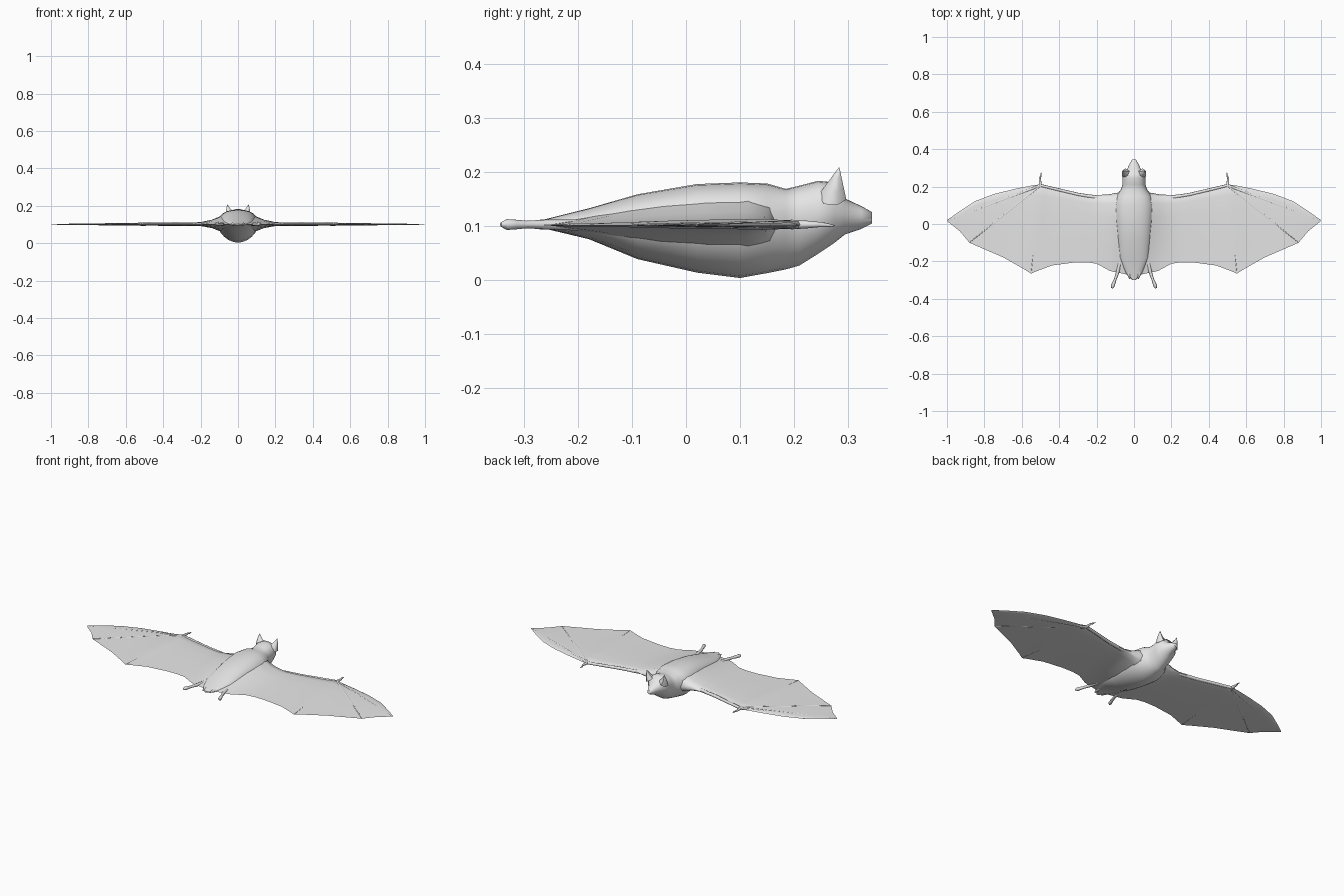
import bpy
import bmesh
import math
from mathutils import Vector

grey = bpy.data.materials.new("soft grey")
grey.diffuse_color = (0.8, 0.8, 0.8, 1)


def finish(name, bm, mirror=False, angle=60):
    bmesh.ops.remove_doubles(bm, verts=bm.verts, dist=0.00005)
    bmesh.ops.recalc_face_normals(bm, faces=bm.faces)
    mesh = bpy.data.meshes.new(name)
    bm.to_mesh(mesh)
    bm.free()
    mesh.materials.append(grey)
    ob = bpy.data.objects.new(name, mesh)
    bpy.context.collection.objects.link(ob)
    bpy.ops.object.select_all(action='DESELECT')
    ob.select_set(True)
    bpy.context.view_layer.objects.active = ob
    bpy.ops.object.shade_smooth_by_angle(angle=math.radians(angle))
    if mirror:
        mod = ob.modifiers.new("Mirror", 'MIRROR')
        mod.merge_threshold = 0.0005
    return ob


def loft(bm, rings, cap=True):
    """Skin a list of closed rings of points."""
    rows = [[bm.verts.new(p) for p in r] for r in rings]
    n = len(rows[0])
    for a, b in zip(rows, rows[1:]):
        for i in range(n):
            j = (i + 1) % n
            bm.faces.new((a[i], a[j], b[j], b[i]))
    if cap:
        bm.faces.new(rows[0])
        bm.faces.new(rows[-1])


def tube(name, path, sides=8):
    """Tapered mirrored limb; path holds (x, y, z, radius)."""
    pts = [Vector(p[:3]) for p in path]
    rings = []
    for i, p in enumerate(pts):
        d = pts[min(i + 1, len(pts) - 1)] - pts[max(i - 1, 0)]
        side = d.cross(Vector((0, 0, 1))).normalized()
        up = side.cross(d).normalized()
        rings.append([p + path[i][3] * (side * math.cos(a) + up * math.sin(a))
                      for a in (k * math.tau / sides for k in range(sides))])
    bm = bmesh.new()
    loft(bm, rings)
    return finish(name, bm, True)


# Body and head: stations of y, half width, bottom, widest height, top
stations = [
    (-0.30, 0.008, 0.096, 0.100, 0.104), (-0.26, 0.045, 0.094, 0.101, 0.112),
    (-0.18, 0.080, 0.075, 0.101, 0.132), (-0.09, 0.092, 0.038, 0.101, 0.158),
    (0.02, 0.104, 0.013, 0.101, 0.177), (0.10, 0.108, 0.003, 0.102, 0.180),
    (0.15, 0.095, 0.012, 0.102, 0.178), (0.185, 0.070, 0.019, 0.104, 0.168),
    (0.21, 0.061, 0.026, 0.110, 0.174), (0.245, 0.062, 0.048, 0.120, 0.183),
    (0.275, 0.056, 0.068, 0.125, 0.180), (0.295, 0.036, 0.084, 0.120, 0.150),
    (0.325, 0.022, 0.094, 0.116, 0.136), (0.345, 0.010, 0.104, 0.114, 0.125)]


def body_ring(y, w, low, mid, high):
    ring = []
    for k in range(24):
        c, s = math.cos(k * math.tau / 24), math.sin(k * math.tau / 24)
        h, e = (high - mid, 0.85) if s > 0 else (mid - low, 1.1)
        ring.append((w * math.copysign(abs(c) ** e, c), y,
                     mid + h * math.copysign(abs(s) ** e, s)))
    return ring


bm = bmesh.new()
loft(bm, [body_ring(*s) for s in stations])
finish("body", bm)

# Wings: leading x, y, trailing x, y, rise above and drop below the middle
spans = [
    (0.00, 0.175, 0.00, -0.280, 0.060, 0.060),
    (0.06, 0.172, 0.06, -0.265, 0.055, 0.050),
    (0.10, 0.165, 0.09, -0.260, 0.042, 0.036),
    (0.14, 0.158, 0.13, -0.250, 0.025, 0.020),
    (0.20, 0.155, 0.20, -0.212, 0.012, 0.009),
    (0.25, 0.158, 0.25, -0.205, 0.010, 0.008),
    (0.32, 0.170, 0.32, -0.206, 0.009, 0.007),
    (0.42, 0.190, 0.44, -0.222, 0.008, 0.007),
    (0.48, 0.206, 0.52, -0.252, 0.009, 0.007),
    (0.50, 0.212, 0.55, -0.265, 0.011, 0.008),
    (0.54, 0.207, 0.59, -0.240, 0.007, 0.006),
    (0.64, 0.187, 0.70, -0.178, 0.006, 0.005),
    (0.75, 0.160, 0.80, -0.135, 0.005, 0.004),
    (0.85, 0.122, 0.88, -0.100, 0.004, 0.004),
    (0.93, 0.070, 0.93, -0.040, 0.003, 0.003),
    (0.998, 0.022, 0.998, 0.015, 0.001, 0.001)]
chord = [(0, 0), (0.03, 0.7), (0.12, 1), (0.3, 0.95), (0.5, 0.75),
         (0.7, 0.45), (0.87, 0.18), (1, 0)]


def wing_ring(x0, y0, x1, y1, rise, drop):
    def point(t, h):
        return (x0 + (x1 - x0) * t, y0 + (y1 - y0) * t, 0.101 + h)
    upper = [point(t, f * rise) for t, f in chord]
    lower = [point(t, -f * drop) for t, f in chord[-2:0:-1]]
    return upper + lower


bm = bmesh.new()
loft(bm, [wing_ring(*s) for s in spans], cap=False)
finish("wings", bm, True)

# Arm and finger bones as fine ridges within the membrane
tube("forearm", [(0.16, 0.135, 0.102, 0.010), (0.30, 0.158, 0.102, 0.009),
                 (0.50, 0.206, 0.102, 0.008)])
for name, x, y in (("inner_finger", 0.55, -0.262), ("middle_finger", 0.878, -0.098),
                   ("outer_finger", 0.99, 0.02)):
    wrist, end = Vector((0.50, 0.206, 0.102)), Vector((x, y, 0.101))
    tube(name, [(*wrist.lerp(end, t), r)
                for t, r in ((0, 0.008), (0.5, 0.006), (1, 0.002))], 6)

# Hooked thumbs
tube("thumb", [(0.50, 0.195, 0.102, 0.009), (0.502, 0.225, 0.102, 0.007),
               (0.503, 0.245, 0.102, 0.005), (0.497, 0.26, 0.101, 0.004),
               (0.497, 0.276, 0.100, 0.001)])

# Legs ending in rounded feet, and short tail bumps
tube("leg", [(0.075, -0.20, 0.101, 0.010), (0.088, -0.26, 0.102, 0.009),
             (0.100, -0.295, 0.102, 0.007), (0.108, -0.316, 0.102, 0.009),
             (0.114, -0.332, 0.102, 0.010), (0.118, -0.343, 0.102, 0.004)])
tube("tail_lobe", [(0.03, -0.23, 0.102, 0.010), (0.028, -0.27, 0.102, 0.009),
                   (0.022, -0.295, 0.101, 0.003)])

# Ears: pointed, cupped towards the front
bm = bmesh.new()
base = [(0.020, 0.280, 0.165), (0.045, 0.297, 0.148), (0.064, 0.280, 0.138),
        (0.064, 0.255, 0.140), (0.045, 0.246, 0.158), (0.026, 0.258, 0.170)]
tip = Vector((0.057, 0.284, 0.209))
rings = []
for t in (0, 0.35, 0.7, 0.98):
    rings.append([Vector(p).lerp(tip, t) + Vector((0.004, 0, 0)) * math.sin(t * math.pi)
                  for p in base])
loft(bm, rings)
finish("ear", bm, True)
